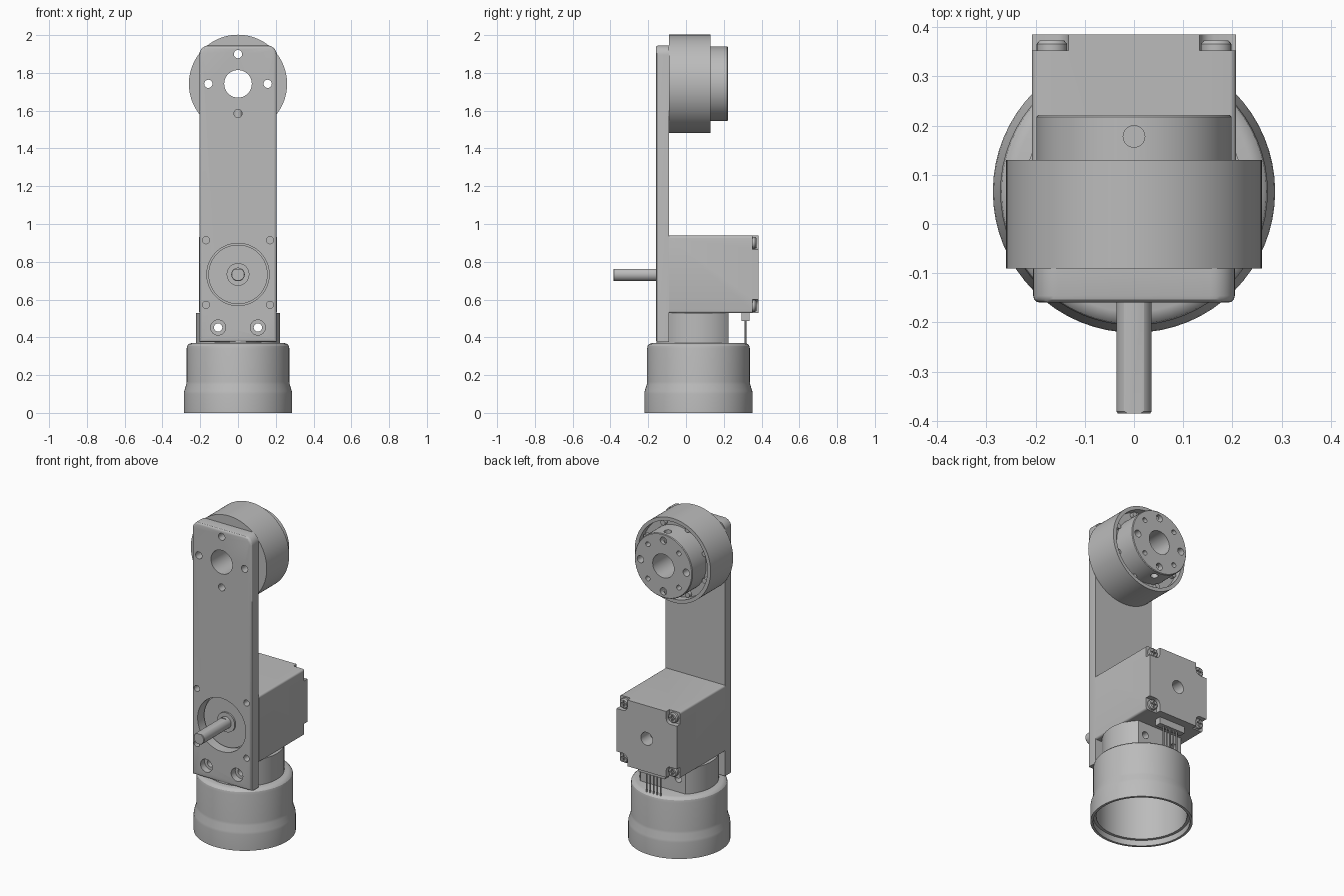
import bpy, bmesh, math
from mathutils import Matrix, Vector

if "Cube" in bpy.data.objects:
    bpy.data.objects.remove(bpy.data.objects["Cube"], do_unlink=True)

grey = bpy.data.materials.new("plain_grey")
grey.use_nodes = True
GREY = (0.5, 0.5, 0.5, 1)
grey.diffuse_color = GREY
grey.node_tree.nodes["Principled BSDF"].inputs["Base Color"].default_value = GREY

BASE_Y = 0.066      # axis of the foot
MOTOR_Z = 0.733     # axis of the motor shaft
JOINT_Z = 1.742     # axis of the upper joint
FRONT, BACK = -0.16, -0.09   # faces of the upright plate


def finish(name, bm):
    bmesh.ops.recalc_face_normals(bm, faces=bm.faces)
    mesh = bpy.data.meshes.new(name)
    bm.to_mesh(mesh)
    bm.free()
    mesh.materials.append(grey)
    ob = bpy.data.objects.new(name, mesh)
    bpy.context.collection.objects.link(ob)
    return ob


def lathe(name, profile, center, axis="Z", steps=64):
    """Spin (radius, height) points about an axis through center."""
    bm = bmesh.new()
    verts = [bm.verts.new((r, 0, h)) for r, h in profile]
    pairs = list(zip(verts, verts[1:]))
    if profile[0][0] > 0:
        pairs.append((verts[-1], verts[0]))
    edges = [bm.edges.new(p) for p in pairs]
    bmesh.ops.spin(bm, geom=verts + edges, cent=(0, 0, 0), axis=(0, 0, 1),
                   angle=math.tau, steps=steps, use_merge=True)
    bmesh.ops.remove_doubles(bm, verts=bm.verts, dist=1e-5)
    if axis == "Y":
        bm.transform(Matrix.Rotation(-math.pi / 2, 4, "X"))
    bm.transform(Matrix.Translation(center))
    return finish(name, bm)


def rod(name, r, start, end, center, axis="Y", steps=32):
    return lathe(name, [(0, start), (r, start), (r, end), (0, end)], center, axis, steps)


def box(name, low, high, bevel=0, along=None):
    """Box between two corners; bevel all edges or those along one axis."""
    low, high = Vector(low), Vector(high)
    bm = bmesh.new()
    bmesh.ops.create_cube(bm, size=1)
    bm.transform(Matrix.Translation((low + high) / 2) @ Matrix.Diagonal((*(high - low), 1)))
    if bevel:
        edges = [e for e in bm.edges if along is None
                 or abs((e.verts[0].co - e.verts[1].co).normalized()[along]) > 0.9]
        bmesh.ops.bevel(bm, geom=edges, offset=bevel, segments=4, profile=0.5, affect="EDGES")
    return finish(name, bm)


def cut(target, cutters):
    for cutter in cutters:
        cutter.hide_render = True
        mod = target.modifiers.new("cut", "BOOLEAN")
        mod.operation, mod.solver, mod.object = "DIFFERENCE", "EXACT", cutter
        with bpy.context.temp_override(object=target, active_object=target):
            bpy.ops.object.modifier_apply(modifier=mod.name)


def discard(cutters):
    for cutter in cutters:
        bpy.data.objects.remove(cutter, do_unlink=True)


# Hollow round foot
foot = lathe("foot_cup", [(0, 0.37), (0.245, 0.37), (0.26, 0.365), (0.269, 0.355),
                          (0.272, 0.34), (0.272, 0.165), (0.274, 0.15), (0.285, 0.115),
                          (0.287, 0.1), (0.287, 0), (0.272, 0), (0.272, 0.035),
                          (0.255, 0.035), (0.255, 0.33), (0, 0.33)], (0, BASE_Y, 0))

# Clamping block on the foot, flat at the back
block = rod("mount_block", 0.222, 0.36, 0.53, (0, BASE_Y, 0), "Z", 64)
flat = box("flat_cutter", (-0.4, 0.225, 0.3), (0.4, 0.5, 0.6))
cut(block, [flat])

# Upright plate with rounded top corners and softened front edge
bm = bmesh.new()
bmesh.ops.create_cube(bm, size=1)
bm.transform(Matrix.Translation((0, (FRONT + BACK) / 2, 1.16))
             @ Matrix.Diagonal((0.41, BACK - FRONT, 1.57, 1)))
top = [e for e in bm.edges if all(v.co.z > 1.9 for v in e.verts)
       and abs(e.verts[0].co.x - e.verts[1].co.x) < 0.01]
bmesh.ops.bevel(bm, geom=top, offset=0.05, segments=8, profile=0.5, affect="EDGES")
rim = [e for e in bm.edges if all(v.co.y < FRONT + 0.001 for v in e.verts)]
bmesh.ops.bevel(bm, geom=rim, offset=0.014, segments=3, profile=0.5, affect="EDGES")
plate = finish("upright_plate", bm)

# Upper joint housing and its output hub
housing = lathe("joint_housing", [(0.073, BACK), (0.26, BACK), (0.26, 0.13), (0.238, 0.13),
                                  (0.238, 0.085), (0.073, 0.085)], (0, 0, JOINT_Z), "Y", 96)
hub = lathe("output_hub", [(0.073, 0.08), (0.198, 0.08), (0.198, 0.218), (0.194, 0.222),
                           (0.073, 0.222)], (0, 0, JOINT_Z), "Y", 96)

# Bolt circle through plate, housing and hub
bolts, small = [], []
for i in range(4):
    a = i * math.pi / 2
    bolts.append(rod("bolt_cutter", 0.022, -0.3, 0.4,
                     (0.157 * math.cos(a), 0, JOINT_Z + 0.157 * math.sin(a)), steps=20))
    a += math.pi / 4
    small.append(rod("pin_cutter", 0.015, 0.15, 0.4,
                     (0.15 * math.cos(a), 0, JOINT_Z + 0.15 * math.sin(a)), steps=16))
radial = [rod("radial_cutter", 0.022, s * 0.12, s * 0.24, (0, 0.178, JOINT_Z), "Z", 20)
          for s in (-1, 1)]
bore = rod("bore_cutter", 0.073, -0.3, 0.0, (0, 0, JOINT_Z), steps=64)
cut(housing, bolts)
cut(hub, bolts + small + radial)
cut(plate, bolts + [bore])

# Screw heads in the groove round the hub
for i in range(8):
    a = (i + 0.5) * math.pi / 4
    rod("groove_screw", 0.016, 0.08, 0.108,
        (0.218 * math.cos(a), 0, JOINT_Z + 0.218 * math.sin(a)), steps=16)

# Counterbored holes through plate and block
bores = [lathe("counterbore_cutter", [(0, -0.3), (0.04, -0.3), (0.04, -0.12),
                                      (0.022, -0.12), (0.022, 0.4), (0, 0.4)],
               (x, 0, 0.452), "Y", 32) for x in (-0.105, 0.105)]
cut(block, bores)

# Motor opening and mounting holes in the plate
opening = rod("opening_cutter", 0.165, -0.3, 0.0, (0, 0, MOTOR_Z), steps=64)
corners = [(sx, sz) for sx in (-1, 1) for sz in (-1, 1)]
mounts = [rod("mount_cutter", 0.019, -0.3, 0.0, (sx * 0.17, 0, MOTOR_Z + 0.01 + sz * 0.171),
              steps=20) for sx, sz in corners]
cut(plate, bores + [opening] + mounts)

# Motor body with notched rear corners and rear bore
motor = box("motor_body", (-0.207, BACK, 0.528), (0.207, 0.385, 0.938), 0.012, 1)
notches = []
for sx, sz in corners:
    c = Vector((sx * 0.205, 0, MOTOR_Z + sz * 0.205))
    notches.append(box("notch_cutter", c + Vector((-0.072, 0.353, -0.072)),
                       c + Vector((0.072, 0.45, 0.072)), 0.03, 1))
rear = rod("rear_cutter", 0.04, 0.3, 0.5, (0, 0, MOTOR_Z))
cut(motor, notches + [rear])

# Cross-slotted motor screws
slots = []
for sx, sz in corners:
    x, z = sx * 0.167, MOTOR_Z + sz * 0.167
    screw = lathe("motor_screw", [(0, 0.345), (0.031, 0.345), (0.031, 0.366),
                                  (0.025, 0.373), (0, 0.373)], (x, 0, z), "Y", 24)
    pair = [box("slot_cutter", (x - w, 0.363, z - h), (x + w, 0.4, z + h))
            for w, h in ((0.019, 0.004), (0.004, 0.019))]
    cut(screw, pair)
    slots += pair

# Motor pilot, collar and flattened shaft
lathe("motor_pilot", [(0, -0.08), (0.157, -0.08), (0.157, -0.108), (0.06, -0.108),
                      (0.06, -0.118), (0, -0.118)], (0, 0, MOTOR_Z), "Y")
shaft = lathe("motor_shaft", [(0, -0.1), (0.036, -0.1), (0.036, -0.381), (0.033, -0.385),
                              (0, -0.385)], (0, 0, MOTOR_Z), "Y", 32)
shaft_flat = box("shaft_cutter", (-0.1, -0.5, MOTOR_Z + 0.03), (0.1, -0.14, MOTOR_Z + 0.1))
cut(shaft, [shaft_flat])

# Cable plug and wires under the motor
box("cable_plug", (-0.09, 0.295, 0.487), (0.09, 0.335, 0.535))
for i in range(-2, 3):
    rod("cable_wire", 0.005, 0.365, 0.49, (i * 0.024, 0.315, 0), "Z", 8)

discard([flat, bore, opening, rear, shaft_flat] + bolts + small + radial + bores
        + mounts + notches + slots)

# Smooth the round surfaces, keep hard edges
bpy.ops.object.select_all(action="DESELECT")
for ob in bpy.context.collection.objects:
    if ob.type == "MESH":
        ob.select_set(True)
        bpy.context.view_layer.objects.active = ob
bpy.ops.object.shade_smooth_by_angle(angle=math.radians(30))
